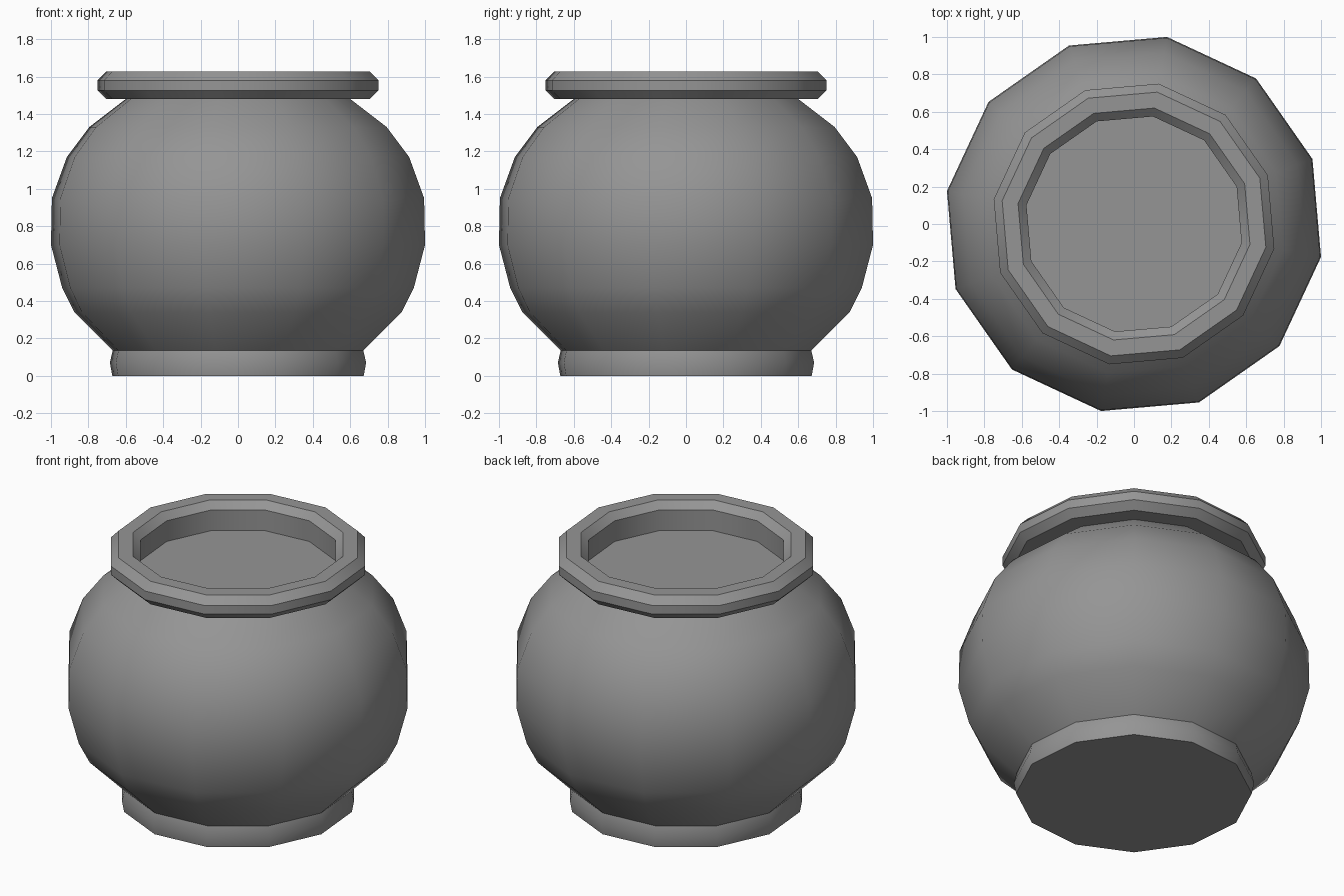
import bpy
import bmesh
from math import cos, sin, radians

SIDES = 12
TURN = radians(20)              # rotation of the facets about z
CORNER = 1 / cos(radians(10))   # widest x extent to corner radius

cube = bpy.data.objects.get("Cube")
if cube:
    bpy.data.objects.remove(cube, do_unlink=True)

clay = bpy.data.materials.new("grey_clay")
clay.use_nodes = True
grey = (0.3, 0.3, 0.3, 1)
clay.diffuse_color = grey
clay.node_tree.nodes["Principled BSDF"].inputs["Base Color"].default_value = grey


def turned_part(name, profile, cap_start=False, cap_end=False):
    """Turn a (half width, height) profile, running up the outside, about z."""
    bm = bmesh.new()
    rings = []
    for width, z in profile:
        r = width * CORNER
        angles = [TURN + radians(360 * i / SIDES) for i in range(SIDES)]
        rings.append([bm.verts.new((r * cos(a), r * sin(a), z)) for a in angles])
    for low, high in zip(rings, rings[1:]):
        for i in range(SIDES):
            j = (i + 1) % SIDES
            bm.faces.new((low[i], low[j], high[j], high[i]))
    if cap_start:
        bm.faces.new(rings[0][::-1])
    if cap_end:
        bm.faces.new(rings[-1])
    mesh = bpy.data.meshes.new(name)
    bm.to_mesh(mesh)
    bm.free()
    mesh.materials.append(clay)
    obj = bpy.data.objects.new(name, mesh)
    bpy.context.collection.objects.link(obj)
    bpy.ops.object.select_all(action="DESELECT")
    obj.select_set(True)
    bpy.context.view_layer.objects.active = obj
    bpy.ops.object.shade_smooth_by_angle(angle=radians(40))
    return obj


# Foot ring with closed underside
turned_part("foot", [(0.672, 0), (0.685, 0.07), (0.67, 0.135)], cap_start=True)

# Rounded belly
turned_part("belly", [
    (0.67, 0.135), (0.875, 0.34), (0.94, 0.47), (1.0, 0.70),
    (0.995, 0.95), (0.915, 1.17), (0.795, 1.33), (0.6, 1.48)])

# Bevelled lip, running over the top and down to the recessed floor
turned_part("lip", [
    (0.6, 1.48), (0.705, 1.48), (0.75, 1.525), (0.75, 1.58), (0.705, 1.627),
    (0.62, 1.627), (0.575, 1.585), (0.575, 1.453)], cap_end=True)
